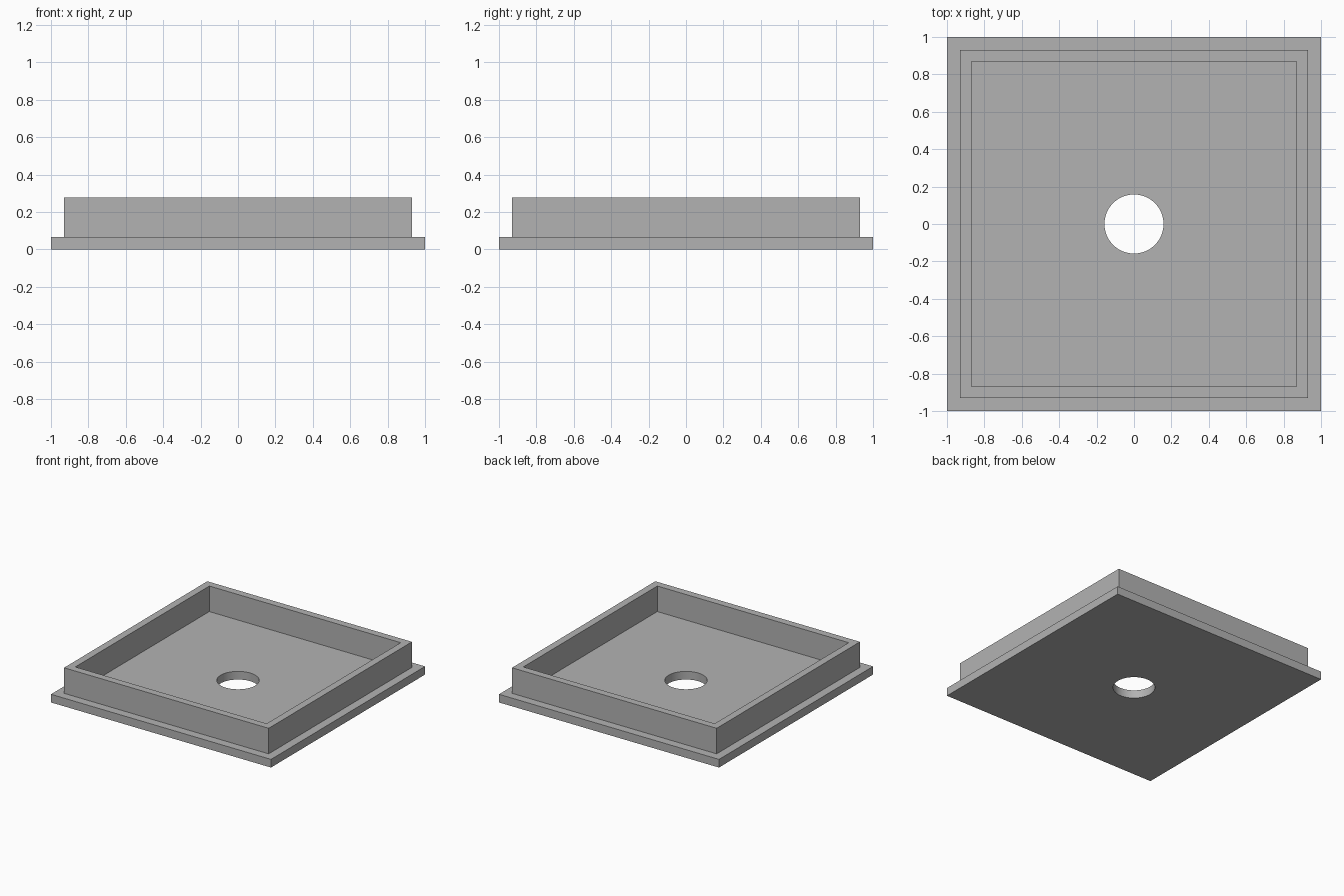
import bpy
import bmesh
import math

cube = bpy.data.objects.get("Cube")
if cube:
    bpy.data.objects.remove(cube)

# Dimensions
FLANGE, WALL_OUT, WALL_IN, HOLE = 1.0, 0.93, 0.87, 0.158
PLATE_Z, TOP_Z = 0.067, 0.277
HOLE_SIDES = 64

grey = bpy.data.materials.new("plain grey")
colour = (0.45, 0.45, 0.45, 1)
grey.diffuse_color = colour
grey.use_nodes = True
grey.node_tree.nodes["Principled BSDF"].inputs["Base Color"].default_value = colour

bm = bmesh.new()


def loop(points, z):
    """Closed ring of vertices and edges at height z."""
    verts = [bm.verts.new((x, y, z)) for x, y in points]
    return verts, [bm.edges.new((v, verts[i - 1])) for i, v in enumerate(verts)]


def square(half, z):
    return loop([(-half, -half), (half, -half), (half, half), (-half, half)], z)


def circle(radius, z):
    angles = [math.tau * i / HOLE_SIDES for i in range(HOLE_SIDES)]
    return loop([(radius * math.cos(a), radius * math.sin(a)) for a in angles], z)


def skin(a, b):
    """Quads between two rings of equal count."""
    for i in range(len(a[0])):
        bm.faces.new((a[0][i - 1], a[0][i], b[0][i], b[0][i - 1]))


# Flange edge, ledge, outer wall, rim top and inner wall
profile = [(FLANGE, 0), (FLANGE, PLATE_Z), (WALL_OUT, PLATE_Z),
           (WALL_OUT, TOP_Z), (WALL_IN, TOP_Z), (WALL_IN, PLATE_Z)]
rings = [square(half, z) for half, z in profile]
for lower, upper in zip(rings, rings[1:]):
    skin(lower, upper)

# Round hole through the floor
hole_bottom, hole_top = circle(HOLE, 0), circle(HOLE, PLATE_Z)
skin(hole_bottom, hole_top)

# Underside and tray floor around the hole
for outer, inner in ((rings[0], hole_bottom), (rings[-1], hole_top)):
    bmesh.ops.triangle_fill(bm, edges=outer[1] + inner[1], use_beauty=True)

bmesh.ops.recalc_face_normals(bm, faces=bm.faces)
mesh = bpy.data.meshes.new("square_tray")
bm.to_mesh(mesh)
bm.free()
mesh.materials.append(grey)

tray = bpy.data.objects.new("square_tray", mesh)
bpy.context.collection.objects.link(tray)
bpy.ops.object.select_all(action="DESELECT")
tray.select_set(True)
bpy.context.view_layer.objects.active = tray
bpy.ops.object.shade_smooth_by_angle(angle=math.radians(30))
